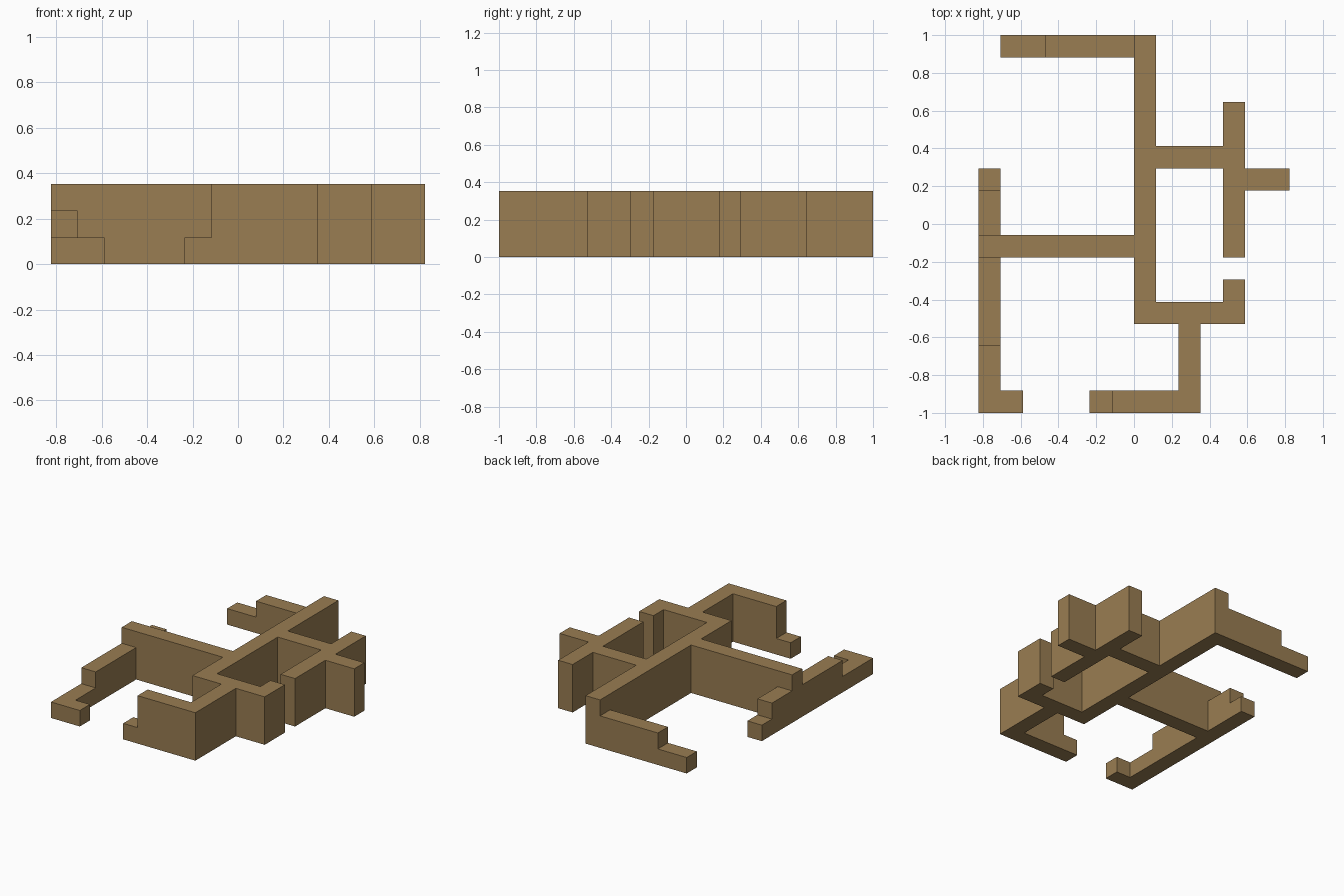
import bpy
import bmesh
from mathutils import Vector

cube = bpy.data.objects.get("Cube")
if cube:
    bpy.data.objects.remove(cube, do_unlink=True)

# The longest side is 17 blocks; the plan is 14 blocks wide
UNIT = 2 / 17
ORIGIN = Vector((7, 8.5, 0))

# Wall runs in blocks: x start, x end, y start, y end, height
WALLS = {
    "spine": [(7, 8, 4, 17, 3)],
    "back_wall": [(1, 3, 16, 17, 1), (3, 7, 16, 17, 2)],
    "cross_wall": [(0, 7, 7, 8, 3)],
    "west_wall": [(0, 2, 0, 1, 1), (0, 1, 1, 3, 1), (0, 1, 3, 7, 2),
                  (0, 1, 8, 10, 2), (0, 1, 10, 11, 1)],
    "east_link": [(8, 11, 11, 12, 3)],
    "east_wall": [(11, 12, 7, 14, 3)],
    "east_stub": [(12, 14, 10, 11, 3)],
    "room_wall": [(8, 12, 4, 5, 3), (11, 12, 5, 6, 3)],
    "entry_wall": [(9, 10, 1, 4, 3)],
    "front_wall": [(5, 6, 0, 1, 1), (6, 10, 0, 1, 3)],
}

# Fill the blocks of every wall
solid = set()
for runs in WALLS.values():
    for x0, x1, y0, y1, height in runs:
        solid.update((x, y, z) for x in range(x0, x1)
                     for y in range(y0, y1) for z in range(height))

# Skin only the exposed sides, then merge coplanar faces
bm = bmesh.new()
for cell in sorted(solid):
    centre = Vector(cell) + Vector((0.5, 0.5, 0.5))
    for axis in range(3):
        for sign in (-1, 1):
            normal = Vector((0, 0, 0))
            normal[axis] = sign
            if tuple(int(c + n) for c, n in zip(cell, normal)) in solid:
                continue
            u = Vector((0, 0, 0))
            u[(axis + 1) % 3] = 0.5
            v = normal.cross(u)
            mid = centre + normal / 2 - ORIGIN
            corners = (mid - u - v, mid + u - v, mid + u + v, mid - u + v)
            bm.faces.new([bm.verts.new(c * UNIT) for c in corners])
bmesh.ops.remove_doubles(bm, verts=bm.verts[:], dist=0.001)
bmesh.ops.dissolve_limit(bm, angle_limit=0.01, verts=bm.verts[:], edges=bm.edges[:])

mesh = bpy.data.meshes.new("ruined_walls")
bm.to_mesh(mesh)
bm.free()
walls = bpy.data.objects.new("ruined_walls", mesh)
bpy.context.collection.objects.link(walls)

# Earthy brown for the whole piece
brown = bpy.data.materials.new("earth_brown")
brown.use_nodes = True
colour = (0.32, 0.205, 0.084, 1)
brown.diffuse_color = colour
brown.node_tree.nodes["Principled BSDF"].inputs["Base Color"].default_value = colour
mesh.materials.append(brown)
